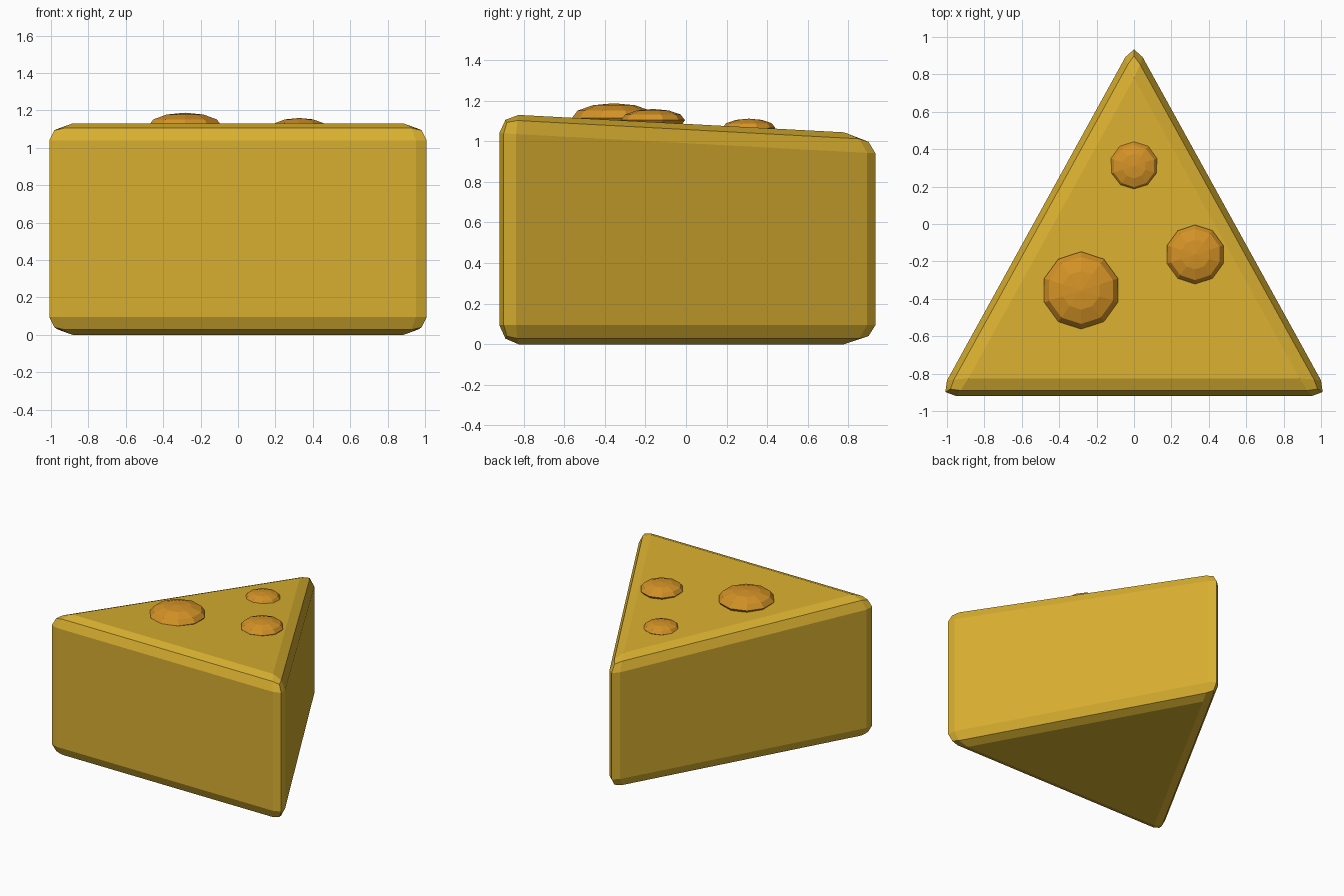
import bpy
import bmesh

default = bpy.data.objects.get("Cube")
if default:
    bpy.data.objects.remove(default, do_unlink=True)


def make_material(name, colour):
    mat = bpy.data.materials.new(name)
    mat.use_nodes = True
    mat.diffuse_color = colour
    mat.node_tree.nodes["Principled BSDF"].inputs["Base Color"].default_value = colour
    return mat


def make_object(name, bm, mat):
    mesh = bpy.data.meshes.new(name)
    bm.normal_update()
    bm.to_mesh(mesh)
    bm.free()
    mesh.materials.append(mat)
    obj = bpy.data.objects.new(name, mesh)
    bpy.context.collection.objects.link(obj)
    return obj


yellow = make_material("cheese yellow", (0.69, 0.43, 0.03, 1))
orange = make_material("spot orange", (0.66, 0.29, 0.02, 1))


# Triangular wedge whose top slopes down towards the tip
def top_height(y):
    return 1.135 - 0.0535 * (y + 0.92)


corners = [(-1.046, -0.92), (1.046, -0.92), (0, 0.976)]
bm = bmesh.new()
low = [bm.verts.new((x, y, 0)) for x, y in corners]
high = [bm.verts.new((x, y, top_height(y))) for x, y in corners]
bm.faces.new(low[::-1])
bm.faces.new(high)
for i in range(3):
    j = (i + 1) % 3
    bm.faces.new((low[i], low[j], high[j], high[i]))
wedge = make_object("cheese_wedge", bm, yellow)
bevel = wedge.modifiers.new("rounded_edges", "BEVEL")
bevel.width = 0.095
bevel.segments = 2
bevel.limit_method = "NONE"

# Flattened round spots on the top
spots = [
    ("large_spot", -0.283, -0.355, 1.115, 0.207),
    ("medium_spot", 0.327, -0.163, 1.104, 0.158),
    ("small_spot", 0, 0.31, 1.066, 0.13),
]
for name, x, y, z, radius in spots:
    bm = bmesh.new()
    bmesh.ops.create_uvsphere(bm, u_segments=10, v_segments=6, radius=radius)
    # Keep a corner of the ten-sided outline on the y axis
    widest = max(bm.verts, key=lambda v: v.co.y)
    if abs(widest.co.x) > radius * 0.1:
        for v in bm.verts:
            v.co.x, v.co.y = -v.co.y, v.co.x
    bmesh.ops.scale(bm, vec=(1, 1, 0.35), verts=bm.verts)
    bmesh.ops.translate(bm, vec=(x, y, z), verts=bm.verts)
    bmesh.ops.recalc_face_normals(bm, faces=bm.faces)
    make_object(name, bm, orange)
